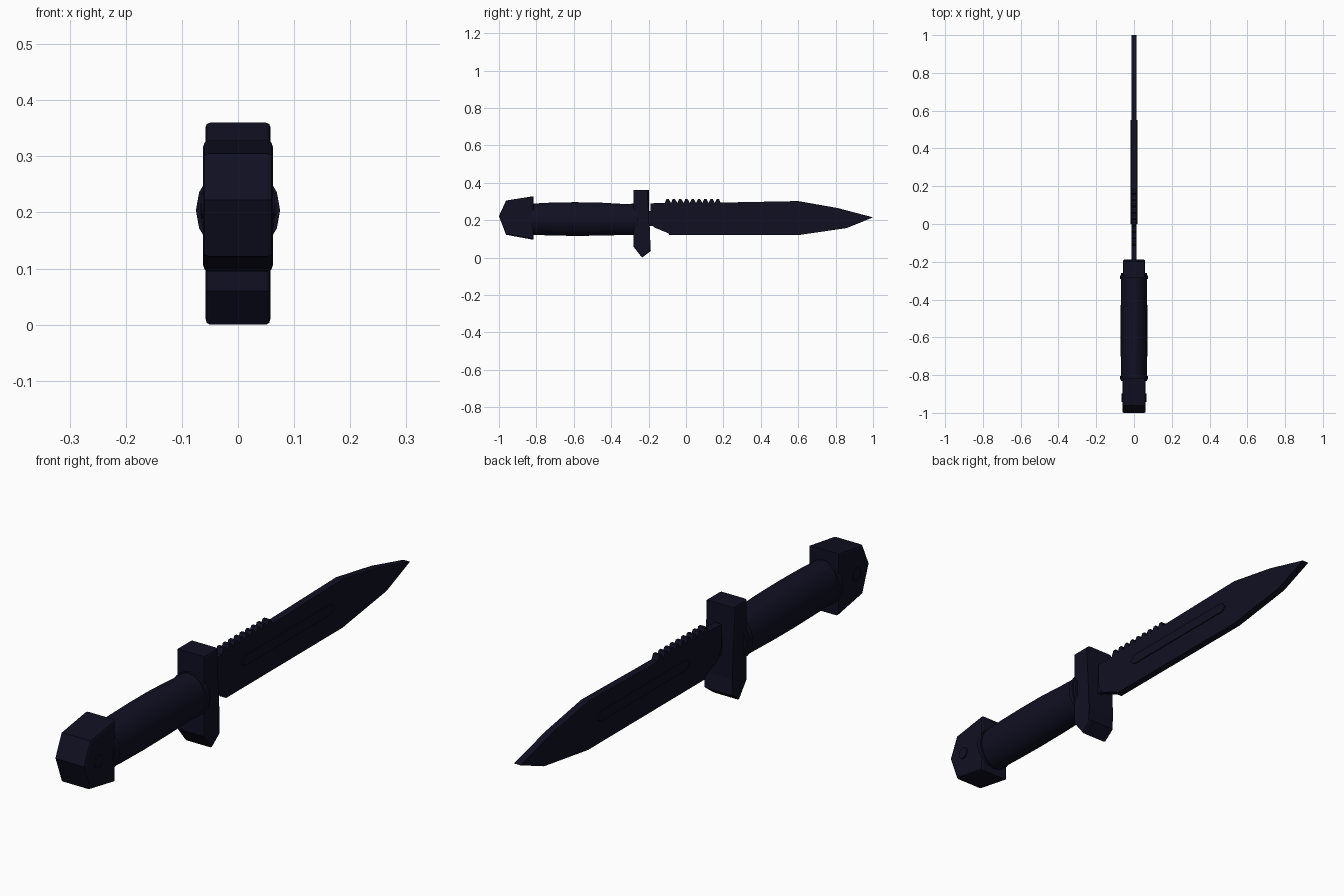
import bpy, bmesh, math

if "Cube" in bpy.data.objects:
    bpy.data.objects.remove(bpy.data.objects["Cube"])

mat = bpy.data.materials.new("dark navy steel")
mat.diffuse_color = (0.005, 0.005, 0.016, 1)
mat.use_nodes = True
mat.node_tree.nodes["Principled BSDF"].inputs["Base Color"].default_value = mat.diffuse_color


def finish(name, bm, smooth=False):
    bmesh.ops.recalc_face_normals(bm, faces=bm.faces)
    me = bpy.data.meshes.new(name)
    bm.to_mesh(me)
    bm.free()
    me.materials.append(mat)
    ob = bpy.data.objects.new(name, me)
    bpy.context.collection.objects.link(ob)
    if smooth:
        bpy.context.view_layer.objects.active = ob
        ob.select_set(True)
        bpy.ops.object.shade_smooth_by_angle(angle=math.radians(35))
        ob.select_set(False)
    return ob


def plate(name, profile, half, bevel=0):
    """Side profile (y, z) extruded symmetrically in x, with optional chamfered rims."""
    bm = bmesh.new()
    rings = [[bm.verts.new((s * half, y, z)) for y, z in profile] for s in (-1, 1)]
    caps = [bm.faces.new(r) for r in rings]
    n = len(profile)
    for i in range(n):
        j = (i + 1) % n
        bm.faces.new((rings[0][i], rings[0][j], rings[1][j], rings[1][i]))
    if bevel:
        rim = list({e for f in caps for e in f.edges})
        bmesh.ops.bevel(bm, geom=rim, offset=bevel, segments=2, profile=0.5, affect='EDGES')
    return finish(name, bm)


def tube(name, stations, sides=16):
    """Oval rings (y, half x, half z, centre z) skinned along y."""
    bm = bmesh.new()
    rings = []
    for y, a, b, c in stations:
        rings.append([bm.verts.new((a * math.cos(t), y, c + b * math.sin(t)))
                      for t in (2 * math.pi * i / sides for i in range(sides))])
    for r, q in zip(rings, rings[1:]):
        for i in range(sides):
            j = (i + 1) % sides
            bm.faces.new((r[i], r[j], q[j], q[i]))
    bm.faces.new(rings[0])
    bm.faces.new(rings[-1])
    return finish(name, bm, True)


# Pommel: six-sided block with a cross pin
plate("pommel", [(-0.815, 0.095), (-0.815, 0.328), (-0.962, 0.305),
                 (-1.0, 0.222), (-0.962, 0.122)], 0.062, 0.009)
bm = bmesh.new()
N = 16
ends = [[bm.verts.new((x, -0.92 + 0.023 * math.cos(2 * math.pi * i / N),
                       0.212 + 0.023 * math.sin(2 * math.pi * i / N))) for i in range(N)]
        for x in (-0.066, 0.066)]
for i in range(N):
    j = (i + 1) % N
    bm.faces.new((ends[0][i], ends[0][j], ends[1][j], ends[1][i]))
bm.faces.new(ends[0])
bm.faces.new(ends[1])
finish("pommel_pin", bm, True)

# Grip: gently swollen oval tube with end collars
tube("grip", [(-0.83, 0.068, 0.083, 0.205), (-0.72, 0.070, 0.088, 0.206),
              (-0.60, 0.071, 0.090, 0.206), (-0.48, 0.071, 0.089, 0.206),
              (-0.36, 0.069, 0.084, 0.204), (-0.26, 0.068, 0.082, 0.203)])
for k, y in enumerate((-0.815, -0.282)):
    tube("grip_collar_%d" % (k + 1), [(y - 0.009, 0.075, 0.084, 0.204),
                                      (y + 0.009, 0.075, 0.084, 0.204)])

# Cross guard with a hooked lower end
plate("guard", [(-0.282, 0.36), (-0.199, 0.36), (-0.199, 0.09), (-0.188, 0.035),
                (-0.235, 0.0), (-0.282, 0.06)], 0.058, 0.008)

# Blade: lower edge, point, spine, then saw teeth towards the guard
blade = [(-0.19, 0.29), (-0.19, 0.20), (-0.172, 0.162), (-0.09, 0.128), (-0.09, 0.12),
         (0.60, 0.12), (0.86, 0.158), (1.0, 0.215), (0.81, 0.265), (0.60, 0.302),
         (0.185, 0.294)]
teeth, start, step = 9, 0.18, 0.0335
for i in range(teeth):
    y = start - i * step
    blade += [(y - 0.004, 0.313), (y - 0.016, 0.313), (y - 0.026, 0.292)]
plate("blade", blade, 0.0135)
plate("tang", [(-0.24, 0.17), (-0.15, 0.17), (-0.15, 0.25), (-0.24, 0.25)], 0.01)

# Raised rib along both sides of the blade
plate("blade_rib", [(0.0, 0.215), (0.02, 0.20), (0.53, 0.20), (0.55, 0.215),
                    (0.53, 0.238), (0.02, 0.238)], 0.0175)
